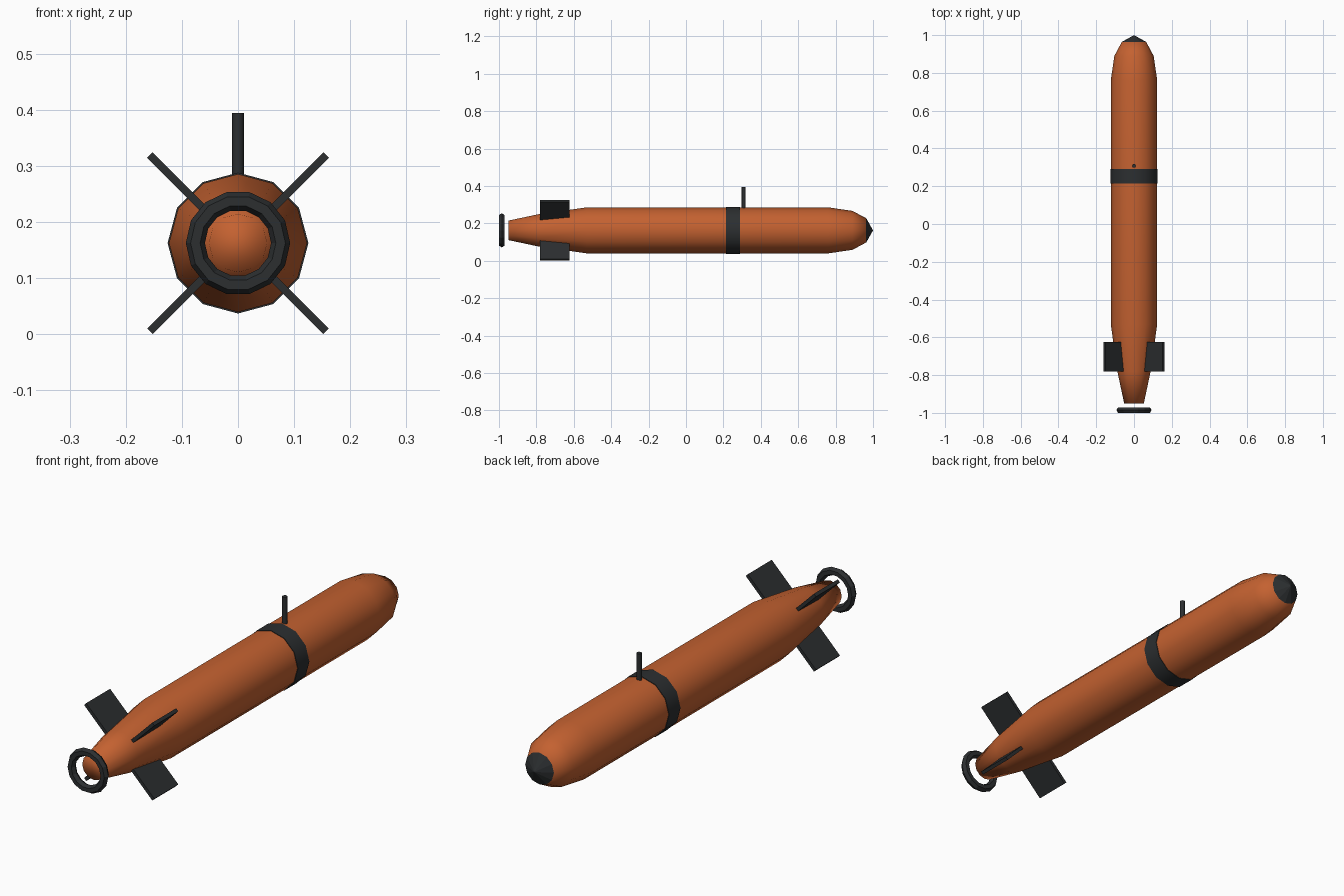
import bpy, bmesh, math
from mathutils import Matrix, Vector

if "Cube" in bpy.data.objects:
    bpy.data.objects.remove(bpy.data.objects["Cube"])

AXIS_Z = 0.1625


def material(name, color):
    m = bpy.data.materials.new(name)
    m.diffuse_color = (*color, 1)
    m.use_nodes = True
    m.node_tree.nodes["Principled BSDF"].inputs["Base Color"].default_value = m.diffuse_color
    return m


orange = material("orange_paint", (0.55, 0.12, 0.03))
dark = material("dark_rubber", (0.025, 0.028, 0.03))


def finish(name, bm, mat, smooth=None):
    bmesh.ops.recalc_face_normals(bm, faces=bm.faces)
    me = bpy.data.meshes.new(name)
    bm.to_mesh(me)
    bm.free()
    me.materials.append(mat)
    ob = bpy.data.objects.new(name, me)
    bpy.context.collection.objects.link(ob)
    if smooth is not None:
        bpy.ops.object.select_all(action='DESELECT')
        ob.select_set(True)
        bpy.context.view_layer.objects.active = ob
        bpy.ops.object.shade_smooth_by_angle(angle=math.radians(smooth))
    return ob


def lathe(name, profile, mat, sides=12, smooth=None, closed=False):
    """Revolve (y, radius) points around the long axis."""
    bm = bmesh.new()
    rings = []
    for y, r in profile:
        if r == 0:
            rings.append([bm.verts.new((0, y, AXIS_Z))] * sides)
            continue
        angles = [2 * math.pi * i / sides for i in range(sides)]
        rings.append([bm.verts.new((r * math.cos(a), y, AXIS_Z + r * math.sin(a)))
                      for a in angles])
    pairs = list(zip(rings, rings[1:]))
    if closed:
        pairs.append((rings[-1], rings[0]))
    for a, b in pairs:
        for i in range(sides):
            j = (i + 1) % sides
            bm.faces.new(list(dict.fromkeys((a[i], a[j], b[j], b[i]))))
    if not closed:
        for ring in (rings[0], rings[-1]):
            if ring[0] is not ring[1]:
                bm.faces.new(ring)
    return finish(name, bm, mat, smooth)


# Hull with tapered tail and rounded nose
lathe("hull", [(-0.95, 0.052), (-0.78, 0.088), (-0.53, 0.123), (0.76, 0.123),
               (0.89, 0.104), (0.963, 0.065)], orange, smooth=89)

# Nose cap
lathe("nose_cap", [(0.963, 0.066), (1.0, 0)], dark)

# Band around the hull
lathe("hull_band", [(0.215, 0.118), (0.215, 0.1255), (0.29, 0.1255), (0.29, 0.118)],
      dark, smooth=35, closed=True)

# Propeller guard ring, six-sided section
tube = [(-0.985 + 0.0173 * math.sin(k * math.pi / 3) * 0.99,
         0.076 + 0.017 * math.cos(k * math.pi / 3)) for k in range(6)]
lathe("propeller_guard", tube, dark, sides=14, closed=True)

# Four diagonal tail fins
for k, label in enumerate(("upper_right", "upper_left", "lower_left", "lower_right")):
    bm = bmesh.new()
    bmesh.ops.create_cube(bm, size=1)
    place = (Matrix.Translation((0, -0.7025, AXIS_Z))
             @ Matrix.Rotation(-math.radians(45 + 90 * k), 4, 'Y')
             @ Matrix.Translation((0.151, 0, 0))
             @ Matrix.Diagonal(Vector((0.142, 0.157, 0.014, 1))))
    bm.transform(place)
    finish("tail_fin_" + label, bm, dark)

# Antenna mast
bm = bmesh.new()
bmesh.ops.create_cone(bm, cap_ends=True, segments=8, radius1=0.0105, radius2=0.0105,
                      depth=0.124, matrix=Matrix.Translation((0, 0.308, 0.332)))
finish("antenna_mast", bm, dark, smooth=50)
